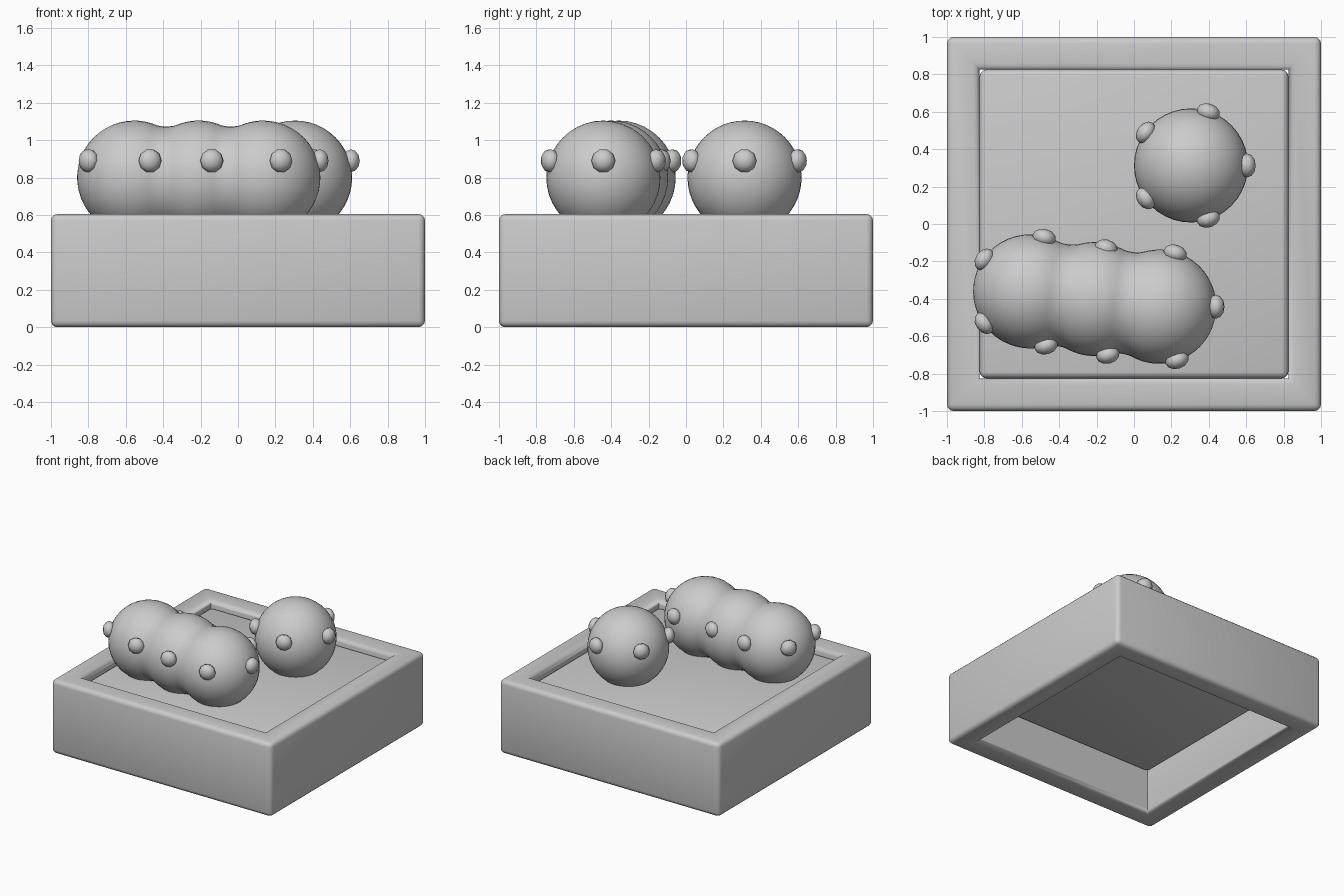
import bpy, bmesh, math
from mathutils import Vector, Matrix

if "Cube" in bpy.data.objects:
    bpy.data.objects.remove(bpy.data.objects["Cube"])

grey = bpy.data.materials.new("light grey")
grey.diffuse_color = (0.6, 0.6, 0.6, 1)
grey.use_nodes = True
grey.node_tree.nodes["Principled BSDF"].inputs["Base Color"].default_value = grey.diffuse_color


def finish(name, bm, angle=70):
    bmesh.ops.recalc_face_normals(bm, faces=bm.faces)
    me = bpy.data.meshes.new(name)
    bm.to_mesh(me)
    bm.free()
    me.materials.append(grey)
    ob = bpy.data.objects.new(name, me)
    bpy.context.collection.objects.link(ob)
    bpy.ops.object.select_all(action='DESELECT')
    ob.select_set(True)
    bpy.context.view_layer.objects.active = ob
    bpy.ops.object.shade_smooth_by_angle(angle=math.radians(angle))
    return ob


def bridge_rings(bm, a, b):
    n = len(a)
    for i in range(n):
        bm.faces.new((a[i], a[(i + 1) % n], b[(i + 1) % n], b[i]))


# Square frame: open top and bottom, rounded edges
INNER, WALL_TOP = 0.825, 0.605
bm = bmesh.new()
rings = []
for half, z in ((1, 0), (1, WALL_TOP), (INNER, WALL_TOP), (INNER, 0)):
    rings.append([bm.verts.new((sx * half, sy * half, z))
                  for sx, sy in ((-1, -1), (1, -1), (1, 1), (-1, 1))])
for k in range(4):
    bridge_rings(bm, rings[k], rings[(k + 1) % 4])
bmesh.ops.recalc_face_normals(bm, faces=bm.faces)
keep = []
for e in bm.edges:
    d = e.verts[0].co - e.verts[1].co
    inner_post = abs(d.z) > 0.1 and abs(e.verts[0].co.x) < 0.9
    if e.calc_face_angle(0) > 0.5 and not inner_post:
        keep.append(e)
bmesh.ops.bevel(bm, geom=keep, offset=0.035, segments=3, profile=0.5, affect='EDGES')
finish("frame", bm)

# Floor slab set inside the frame
bm = bmesh.new()
bmesh.ops.create_cube(bm, size=1, matrix=Matrix.Translation((0, 0, 0.45))
                      @ Matrix.Diagonal((2 * INNER, 2 * INNER, 0.21, 1)))
bmesh.ops.bevel(bm, geom=bm.edges[:], offset=0.035, segments=3, profile=0.5, affect='EDGES')
finish("floor", bm)

# Single ball
R, CZ = 0.305, 0.80
BALL = Vector((0.305, 0.313, CZ))
bm = bmesh.new()
bmesh.ops.create_uvsphere(bm, u_segments=40, v_segments=24, radius=R,
                          matrix=Matrix.Translation(BALL))
finish("ball", bm)

# Three-lobed body: blended lobes revolved about a straight axis
A, B = Vector((-0.555, -0.36, CZ)), Vector((0.135, -0.442, CZ))
axis = (B - A).normalized()
side = Vector((0, 0, 1)).cross(axis)
length = (B - A).length
lobes = [0, length / 2, length]


def smooth_max(a, b, k=0.09):
    h = max(k - abs(a - b), 0) / k
    return max(a, b) + h * h * k / 4


def body_radius(t):
    r = [math.sqrt(max(0, R * R - (t - c) ** 2)) for c in lobes]
    if t < 0 or t > length:
        return max(r)
    return smooth_max(r[0], r[1]) if t < lobes[1] else smooth_max(r[1], r[2])


steps = [-R * math.cos(math.pi / 2 * i / 12) for i in range(1, 12)]
ts = steps + [length * i / 40 for i in range(41)] + [length - s for s in reversed(steps)]
bm = bmesh.new()
SEG = 40
rings = []
for t in ts:
    r = body_radius(t)
    ring = []
    for i in range(SEG):
        a = 2 * math.pi * i / SEG
        ring.append(bm.verts.new(A + axis * t + side * (r * math.cos(a))
                                 + Vector((0, 0, r * math.sin(a)))))
    rings.append(ring)
for a, b in zip(rings, rings[1:]):
    bridge_rings(bm, a, b)
for ring, t in ((rings[0], -R), (rings[-1], length + R)):
    tip = bm.verts.new(A + axis * t)
    for i in range(SEG):
        bm.faces.new((ring[i], ring[(i + 1) % SEG], tip))
finish("lobed_body", bm)


# Small knobs around the ball and the body
def add_knob(bm, pos, angle):
    m = (Matrix.Translation(pos) @ Matrix.Rotation(angle, 4, 'Z')
         @ Matrix.Diagonal((0.047, 0.064, 0.064, 1)) @ Matrix.Rotation(math.pi / 2, 4, 'Y'))
    bmesh.ops.create_uvsphere(bm, u_segments=10, v_segments=6, radius=1, matrix=m)


KNOB_Z = 0.89
bm = bmesh.new()
for i in range(5):
    a = 2 * math.pi * i / 5
    add_knob(bm, (BALL.x + 0.299 * math.cos(a), BALL.y + 0.299 * math.sin(a), KNOB_Z), a)
finish("ball_knobs", bm)

centres = [A.lerp(B, f) for f in (0, 0.5, 1)]
bm = bmesh.new()
for x, y in ((-0.48, -0.073), (-0.80, -0.19), (-0.80, -0.53), (-0.47, -0.65), (-0.14, -0.70),
             (0.23, -0.727), (0.437, -0.442), (0.22, -0.157), (-0.15, -0.13)):
    c = min(centres, key=lambda p: (p.x - x) ** 2 + (p.y - y) ** 2)
    add_knob(bm, (x, y, KNOB_Z), math.atan2(y - c.y, x - c.x))
finish("body_knobs", bm)
